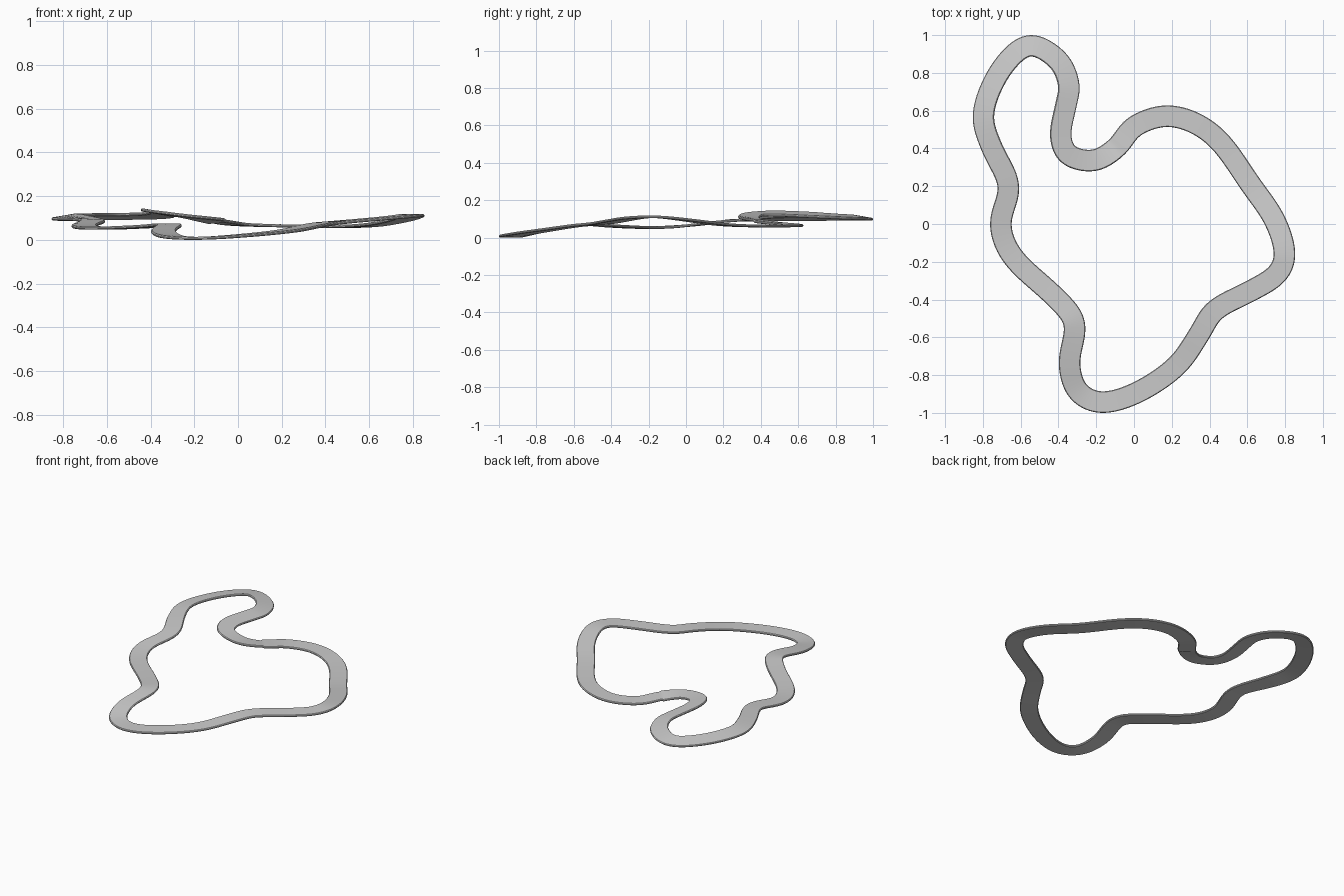
import bpy, bmesh
from mathutils import Vector

if "Cube" in bpy.data.objects:
    bpy.data.objects.remove(bpy.data.objects["Cube"])

# Centreline of the closed track (x, y, z), counter-clockwise from the far tip
PATH = [Vector(p) for p in (
    (-.56, .947, .112), (-.71, .81, .111), (-.800, .585, .110), (-.752, .40, .106),
    (-.66, .20, .092), (-.709, .0, .068), (-.637, -.185, .058), (-.42, -.385, .066),
    (-.312, -.53, .074), (-.344, -.73, .045), (-.30, -.885, .018), (-.17, -.947, .012),
    (.02, -.893, .024), (.225, -.755, .045), (.345, -.585, .070), (.43, -.455, .082),
    (.61, -.36, .098), (.755, -.27, .112), (.798, -.15, .116), (.74, .03, .096),
    (.615, .21, .073), (.465, .425, .066), (.32, .535, .068), (.160, .571, .070),
    (.0, .515, .076), (-.09, .405, .090), (-.21, .334, .108), (-.345, .362, .128),
    (-.390, .47, .134), (-.36, .63, .128), (-.345, .74, .122), (-.405, .87, .115))]

# Flat cross-section with chamfered edges (offset across, offset up)
HALF, T, C = .057, .007, .004
PROFILE = [(-HALF, -.003), (-HALF + C, -T), (HALF - C, -T), (HALF, -.003),
           (HALF, .002), (HALF - C, T), (-HALF + C, T), (-HALF, .002)]
STEPS = 12


def smooth_loop(pts, steps):
    """Closed Catmull-Rom loop, then a light averaging of the samples."""
    out, n = [], len(pts)
    for i in range(n):
        a, b, c, d = (pts[(i + k) % n] for k in (-1, 0, 1, 2))
        for s in range(steps):
            t = s / steps
            out.append(.5 * (2 * b + (c - a) * t + (2 * a - 5 * b + 4 * c - d) * t * t
                             + (3 * b - a - 3 * c + d) * t ** 3))
    m = len(out)
    for _ in range(12):
        out = [(out[i - 1] + 2 * out[i] + out[(i + 1) % m]) / 4 for i in range(m)]
    return out


def bank(p):
    """Slope of the far loop: its infield edge is the higher one."""
    if p.x > -.1:
        return 0
    return -.17 * min(max((p.y - .25) / .2, 0), 1)


# Sweep the section along the loop
line = smooth_loop(PATH, STEPS)
n, k = len(line), len(PROFILE)
bm = bmesh.new()
rings = []
for i, p in enumerate(line):
    tangent = (line[(i + 1) % n] - line[i - 1]).normalized()
    side = tangent.cross(Vector((0, 0, 1))).normalized()
    side = (side + Vector((0, 0, bank(p)))).normalized()
    up = side.cross(tangent).normalized()
    rings.append([bm.verts.new(p + side * u + up * v) for u, v in PROFILE])
for i in range(n):
    a, b = rings[i], rings[(i + 1) % n]
    for j in range(k):
        bm.faces.new((a[j], a[(j + 1) % k], b[(j + 1) % k], b[j]))
bmesh.ops.recalc_face_normals(bm, faces=bm.faces)

# Stand the track on the ground and centre it
xs, ys, zs = zip(*(v.co for v in bm.verts))
shift = Vector((-(min(xs) + max(xs)) / 2, -(min(ys) + max(ys)) / 2, -min(zs)))
bmesh.ops.translate(bm, verts=bm.verts, vec=shift)

mesh = bpy.data.meshes.new("race_track")
bm.to_mesh(mesh)
bm.free()
track = bpy.data.objects.new("race_track", mesh)
bpy.context.collection.objects.link(track)
bpy.context.view_layer.objects.active = track
track.select_set(True)
bpy.ops.object.shade_smooth_by_angle(angle=.5)
